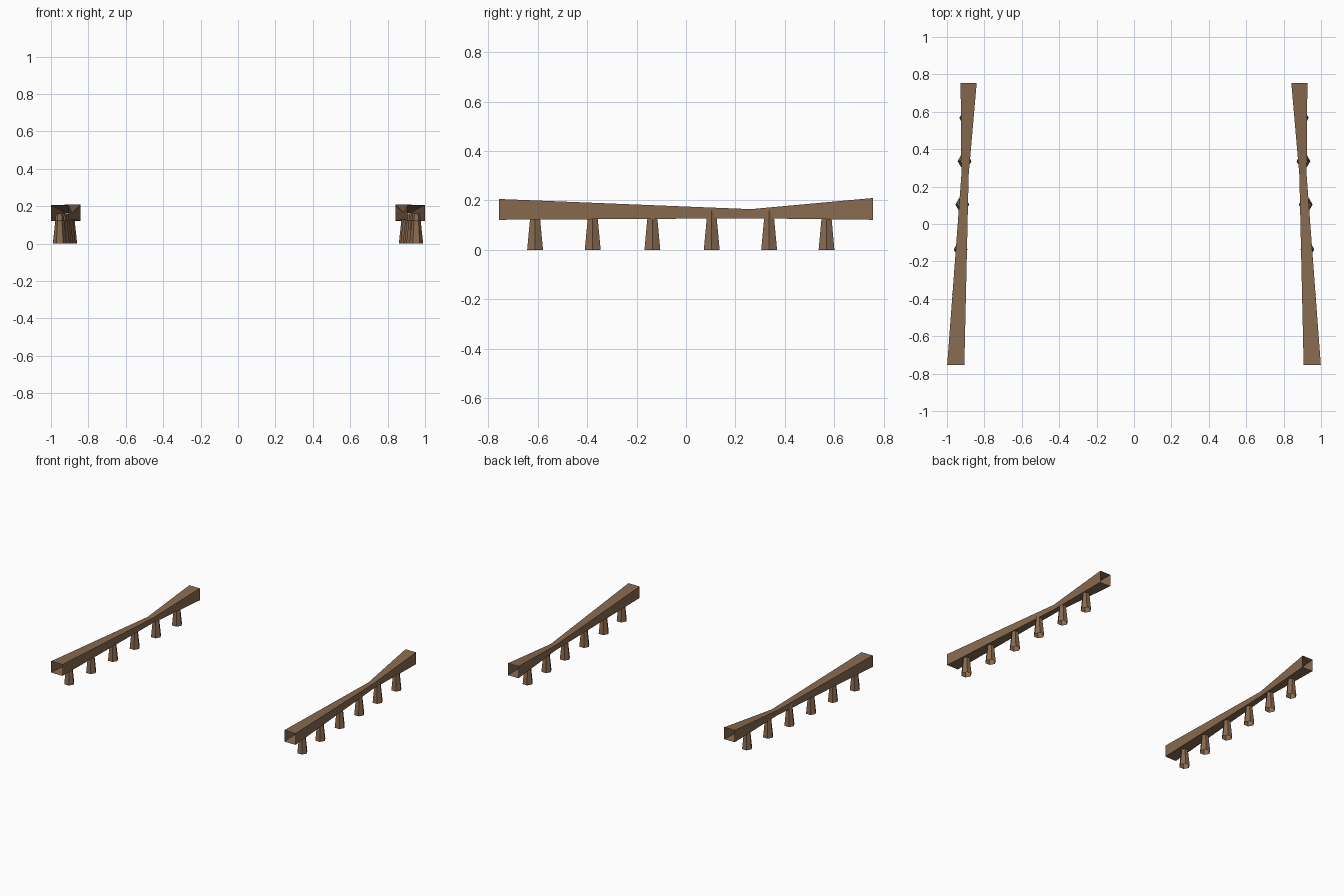
import bpy, bmesh, math

if "Cube" in bpy.data.objects:
    bpy.data.objects.remove(bpy.data.objects["Cube"])

wood = bpy.data.materials.new("brown_wood")
wood.diffuse_color = (0.25, 0.145, 0.08, 1)
wood.use_nodes = True
wood.node_tree.nodes["Principled BSDF"].inputs["Base Color"].default_value = wood.diffuse_color

# Beam stations: y, inner x, outer x, bottom z, top z
STATIONS = [(-0.755, 0.907, 0.999, 0.122, 0.206),
            (0.262, 0.884, 0.923, 0.128, 0.165),
            (0.755, 0.841, 0.927, 0.122, 0.210)]
# Post centres: y, x
POSTS = [(-0.61, 0.953), (-0.377, 0.937), (-0.136, 0.927),
         (0.104, 0.918), (0.336, 0.906), (0.568, 0.897)]


def finish(bm, name):
    bmesh.ops.recalc_face_normals(bm, faces=bm.faces)
    mesh = bpy.data.meshes.new(name)
    bm.to_mesh(mesh)
    bm.free()
    mesh.materials.append(wood)
    bpy.context.collection.objects.link(bpy.data.objects.new(name, mesh))


def loft(bm, rings):
    """Skin matching rings into an open-ended tube."""
    loops = [[bm.verts.new(p) for p in r] for r in rings]
    n = len(loops[0])
    for a, b in zip(loops, loops[1:]):
        for i in range(n):
            j = (i + 1) % n
            bm.faces.new((a[i], a[j], b[j], b[i]))


def hexagon(x, y, z, r):
    return [(x + r * math.cos(i * math.pi / 3), y + r * math.sin(i * math.pi / 3), z)
            for i in range(6)]


for side, s in (("left", -1), ("right", 1)):
    # Hollow rail, pinched towards the back
    bm = bmesh.new()
    loft(bm, [[(s * a, y, lo), (s * b, y, lo), (s * b, y, hi), (s * a, y, hi)]
              for y, a, b, lo, hi in STATIONS])
    finish(bm, side + "_rail")
    # Tapered six-sided posts, open underneath
    for k, (y, x) in enumerate(POSTS):
        bm = bmesh.new()
        loft(bm, [hexagon(s * x, y, 0, 0.037), hexagon(s * x, y, 0.16, 0.02)])
        finish(bm, f"{side}_post_{k + 1}")
